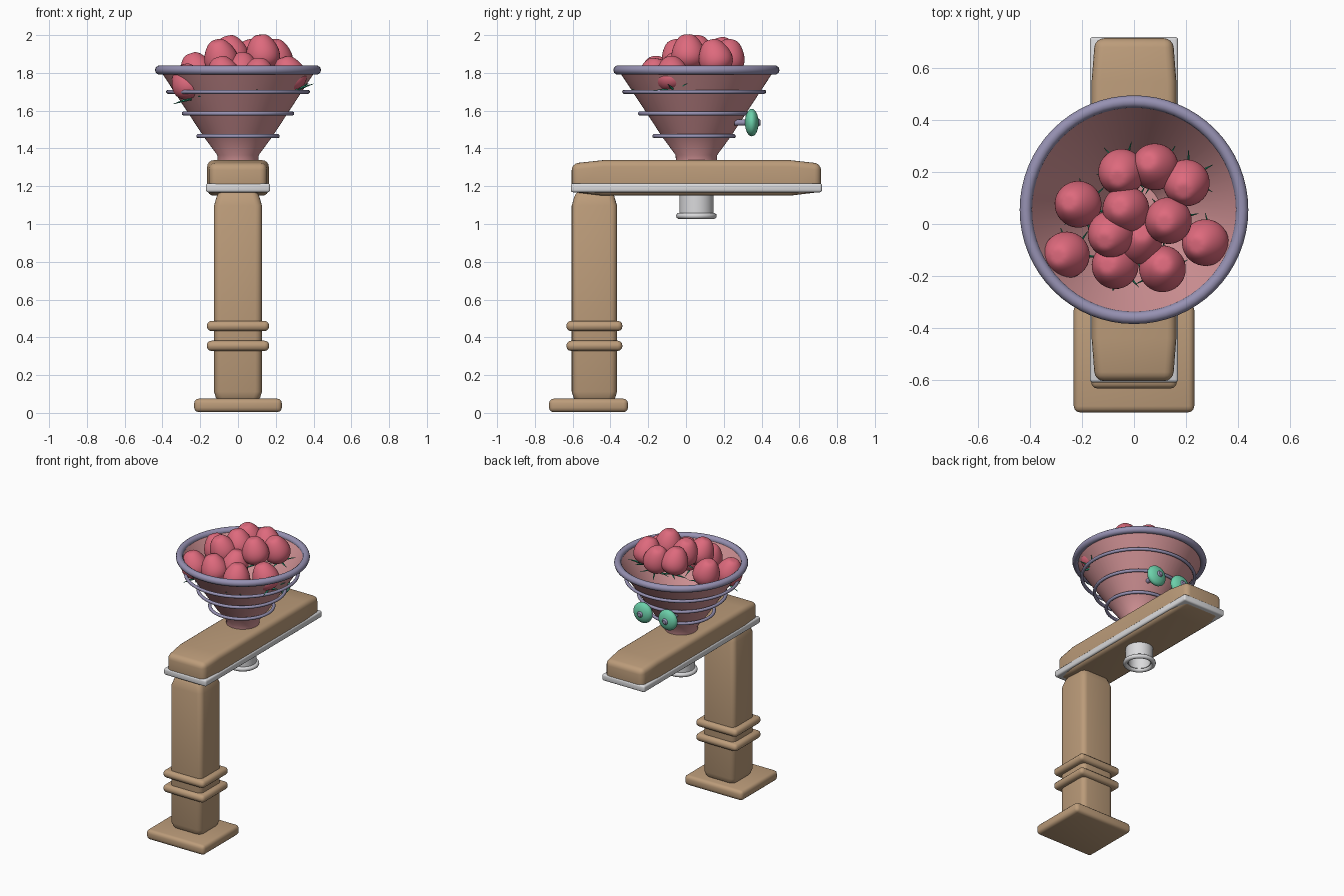
import bpy, bmesh, math, random
from mathutils import Matrix, Vector, Euler

random.seed(4)
if "Cube" in bpy.data.objects:
    bpy.data.objects.remove(bpy.data.objects["Cube"])


def material(name, rgb):
    lin = [((c / 255 + 0.055) / 1.055) ** 2.4 for c in rgb] + [1]
    m = bpy.data.materials.new(name)
    m.use_nodes = True
    m.diffuse_color = lin
    m.node_tree.nodes["Principled BSDF"].inputs["Base Color"].default_value = lin
    return m


TAN = material("tan", (188, 156, 122))
PINK = material("dusty_pink", (210, 147, 150))
RED = material("berry_red", (222, 106, 125))
PURPLE = material("grey_purple", (150, 145, 178))
WHITE = material("off_white", (218, 218, 220))
MINT = material("mint_green", (108, 208, 170))
LEAF = material("leaf_green", (45, 150, 115))


def finish(bm, name, mat, angle=35):
    bmesh.ops.recalc_face_normals(bm, faces=bm.faces)
    me = bpy.data.meshes.new(name)
    bm.to_mesh(me)
    bm.free()
    me.materials.append(mat)
    ob = bpy.data.objects.new(name, me)
    bpy.context.collection.objects.link(ob)
    bpy.ops.object.select_all(action='DESELECT')
    ob.select_set(True)
    bpy.context.view_layer.objects.active = ob
    bpy.ops.object.shade_smooth_by_angle(angle=math.radians(angle))
    return ob


def loft(name, mat, stations, axis, bevel, segs=3):
    """Rectangular sections (pos, u0, u1, v0, v1) joined along an axis, edges rounded."""
    bm = bmesh.new()
    rings = []
    for p, u0, u1, v0, v1 in stations:
        corners = [(u0, v0), (u1, v0), (u1, v1), (u0, v1)]
        rings.append([bm.verts.new((u, p, v) if axis == 'Y' else (u, v, p))
                      for u, v in corners])
    for a, b in zip(rings, rings[1:]):
        for i in range(4):
            j = (i + 1) % 4
            bm.faces.new((a[i], a[j], b[j], b[i]))
    bm.faces.new(rings[0])
    bm.faces.new(rings[-1])
    bmesh.ops.recalc_face_normals(bm, faces=bm.faces)
    sharp = [e for e in bm.edges if e.calc_face_angle() > math.radians(50)]
    bmesh.ops.bevel(bm, geom=sharp, offset=bevel, segments=segs, profile=0.5,
                    affect='EDGES', clamp_overlap=True)
    return finish(bm, name, mat)


def lathe(name, mat, profile, loc, segs=48, closed=False, angle=35):
    """Spin (radius, height) points around the vertical axis."""
    bm = bmesh.new()
    vs = [bm.verts.new((r, 0, z)) for r, z in profile]
    pairs = list(zip(vs, vs[1:])) + ([(vs[-1], vs[0])] if closed else [])
    es = [bm.edges.new(p) for p in pairs]
    bmesh.ops.spin(bm, geom=vs + es, cent=(0, 0, 0), axis=(0, 0, 1),
                   angle=math.tau, steps=segs, use_duplicate=False)
    bmesh.ops.remove_doubles(bm, verts=bm.verts, dist=1e-5)
    ob = finish(bm, name, mat, angle)
    ob.location = loc
    return ob


def ring(name, mat, radius, thick, loc):
    pts = [(radius + thick * math.cos(a), thick * math.sin(a))
           for a in (math.tau * i / 10 for i in range(10))]
    return lathe(name, mat, pts, loc, 64, True, 60)


# Stand: foot, column with pinched ends, two collars
PY = -0.485
loft("foot", TAN, [(0.004, -0.232, 0.232, -0.725, -0.307),
                   (0.075, -0.232, 0.232, -0.725, -0.307)], 'Z', 0.024)


def post_section(z, d):
    return (z, -0.127 + d, 0.127 - d, PY - 0.12 + d, PY + 0.12 - d)


loft("column", TAN, [post_section(z, d) for z, d in
                     ((0.05, 0.02), (0.11, 0), (1.1, 0), (1.18, 0.025))], 'Z', 0.035, 4)
for i, z in enumerate((0.355, 0.46)):
    loft(f"collar_{i + 1}", TAN, [(z + s * 0.027, -0.165, 0.165, PY - 0.148, PY + 0.148)
                                  for s in (-1, 1)], 'Z', 0.024)

# Arm with tapered ends, and the pale trim around it
loft("arm", TAN, [(-0.605, -0.15, 0.15, 1.17, 1.32),
                  (-0.44, -0.163, 0.163, 1.15, 1.338),
                  (0.55, -0.163, 0.163, 1.15, 1.338),
                  (0.715, -0.15, 0.15, 1.17, 1.32)], 'Y', 0.035, 4)
loft("arm_trim", WHITE, [(1.168, -0.17, 0.17, -0.61, 0.72),
                         (1.215, -0.17, 0.17, -0.61, 0.72)], 'Z', 0.012)

# Hollow spout under the arm
CY = 0.055
lathe("spout", WHITE, [(0, 1.16), (0.09, 1.16), (0.09, 1.045), (0.072, 1.045),
                       (0.072, 1.13), (0, 1.13)], (0, CY, 0))
ring("spout_lip", WHITE, 0.092, 0.016, (0, CY, 1.043))

# Funnel bowl, rim and hoops
lathe("funnel", PINK, [(0, 1.325), (0.108, 1.325), (0.11, 1.365), (0.18, 1.46), (0.41, 1.81),
                       (0.396, 1.815), (0.166, 1.465), (0.1, 1.375), (0, 1.37)],
      (0, CY, 0), 64)
ring("rim", PURPLE, 0.416, 0.024, (0, CY, 1.815))
for i, (r, z) in enumerate(((0.21, 1.465), (0.287, 1.585), (0.37, 1.7))):
    ring(f"hoop_{i + 1}", PURPLE, r, 0.011, (0, 0.043, z))

# Two round knobs on the back of the funnel
for side, x in (("left", 0.1), ("right", -0.1)):
    disc = [(0.073 * math.sin(a), -0.036 * math.cos(a))
            for a in (math.pi * i / 12 for i in range(13))]
    knob = lathe(f"{side}_knob", MINT, disc, (x, 0.348, 1.537), 32, angle=60)
    hub = lathe(f"{side}_knob_hub", PURPLE, [(0, -0.09), (0.016, -0.09), (0.016, 0.032),
                                             (0.022, 0.036), (0.014, 0.046), (0, 0.047)],
                (x, 0.348, 1.537), 16)
    for ob in (knob, hub):
        ob.rotation_euler = (-math.pi / 2, 0, 0)

# Berries: x, y and height of each tip
BERRIES = [(0.077, 0.223, 1.97), (-0.05, 0.196, 1.98), (0.2, 0.154, 1.97),
           (-0.22, 0.077, 1.9), (-0.035, 0.058, 1.99), (0.13, 0.012, 1.995),
           (-0.092, -0.042, 1.97), (0.27, -0.073, 1.88), (-0.265, -0.12, 1.84),
           (-0.077, -0.16, 1.88), (0.11, -0.17, 1.87), (0.02, -0.06, 1.9)]
SHAPE = [(0, -0.085), (0.055, -0.088), (0.1, -0.05), (0.102, 0.005),
         (0.075, 0.06), (0.04, 0.096), (0, 0.096)]


def leaf_crown(name):
    bm = bmesh.new()
    for i in range(6):
        turn = Matrix.Rotation(math.tau * i / 6, 4, 'Z')
        m = turn @ Matrix.Translation((0.06, 0, -0.088)) @ Matrix.Rotation(math.pi / 2, 4, 'Y')
        bmesh.ops.create_cone(bm, segments=4, radius1=0.01, radius2=0.001, depth=0.1,
                              cap_ends=True, matrix=m)
    return finish(bm, name, LEAF)


for i, (x, y, tip) in enumerate(BERRIES):
    berry = lathe(f"berry_{i + 1}", RED, SHAPE, (0, 0, 0), 8, angle=180)
    sub = berry.modifiers.new("smooth", 'SUBSURF')
    sub.levels = sub.render_levels = 2
    crown = leaf_crown(f"berry_leaves_{i + 1}")
    tilt = [random.uniform(-0.35, 0.35) for _ in range(2)]
    for ob in (berry, crown):
        ob.location = (x, y, tip - 0.088)
        ob.rotation_euler = (tilt[0], tilt[1], i * 1.3)
